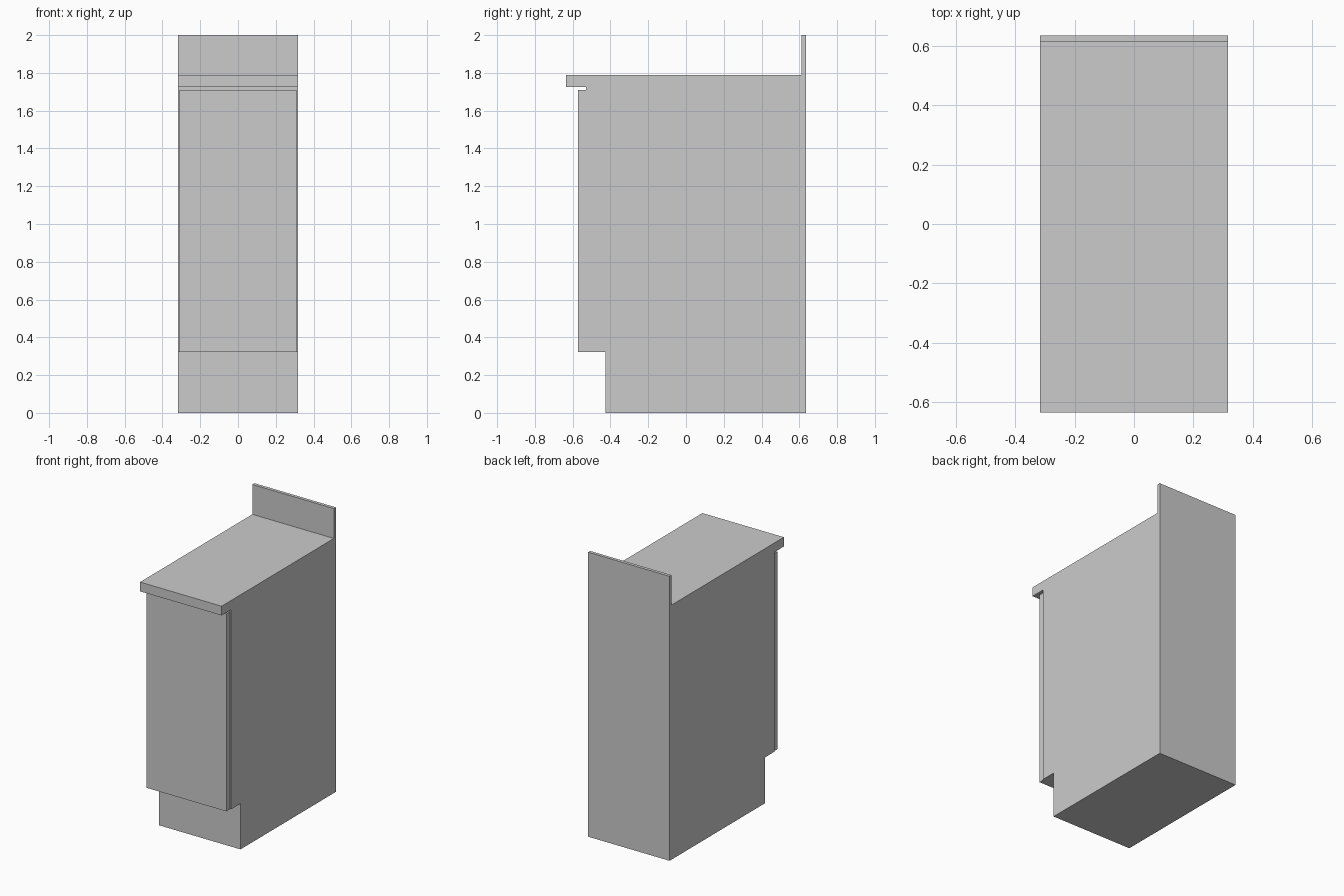
import bpy, bmesh

if "Cube" in bpy.data.objects:
    bpy.data.objects.remove(bpy.data.objects["Cube"])


def extrude_profile(name, points, half_width):
    """Extrude a (y, z) side profile across x, centred on x = 0."""
    bm = bmesh.new()
    face = bm.faces.new([bm.verts.new((-half_width, y, z)) for y, z in points])
    out = bmesh.ops.extrude_face_region(bm, geom=[face])
    moved = [v for v in out["geom"] if isinstance(v, bmesh.types.BMVert)]
    bmesh.ops.translate(bm, verts=moved, vec=(2 * half_width, 0, 0))
    bmesh.ops.recalc_face_normals(bm, faces=bm.faces)
    mesh = bpy.data.meshes.new(name)
    bm.to_mesh(mesh)
    bm.free()
    obj = bpy.data.objects.new(name, mesh)
    bpy.context.collection.objects.link(obj)
    return obj


def panel(name, y0, y1, z0, z1, half_width):
    return extrude_profile(name, [(y0, z0), (y1, z0), (y1, z1), (y0, z1)], half_width)


W = 0.317       # half width of the cabinet
BACK = 0.635    # rear plane
FACE = -0.53    # front of the cabinet box
TOE = -0.425    # recessed toe kick
DOOR_Z = 0.322  # underside of the box and door
TOP_Z = 1.725   # underside of the countertop

# Cabinet box with recessed toe kick
extrude_profile("cabinet_body", [(TOE, 0), (BACK, 0), (BACK, TOP_Z),
                                 (FACE, TOP_Z), (FACE, DOOR_Z), (TOE, DOOR_Z)], W)

# Door, slightly narrower than the box and short of the countertop
panel("door", -0.573, FACE, DOOR_Z, 1.71, 0.31)

# Overhanging countertop and upright backsplash
panel("countertop", -BACK, BACK, TOP_Z, 1.79, W)
panel("backsplash", 0.612, BACK, 1.79, 2.0, W)
